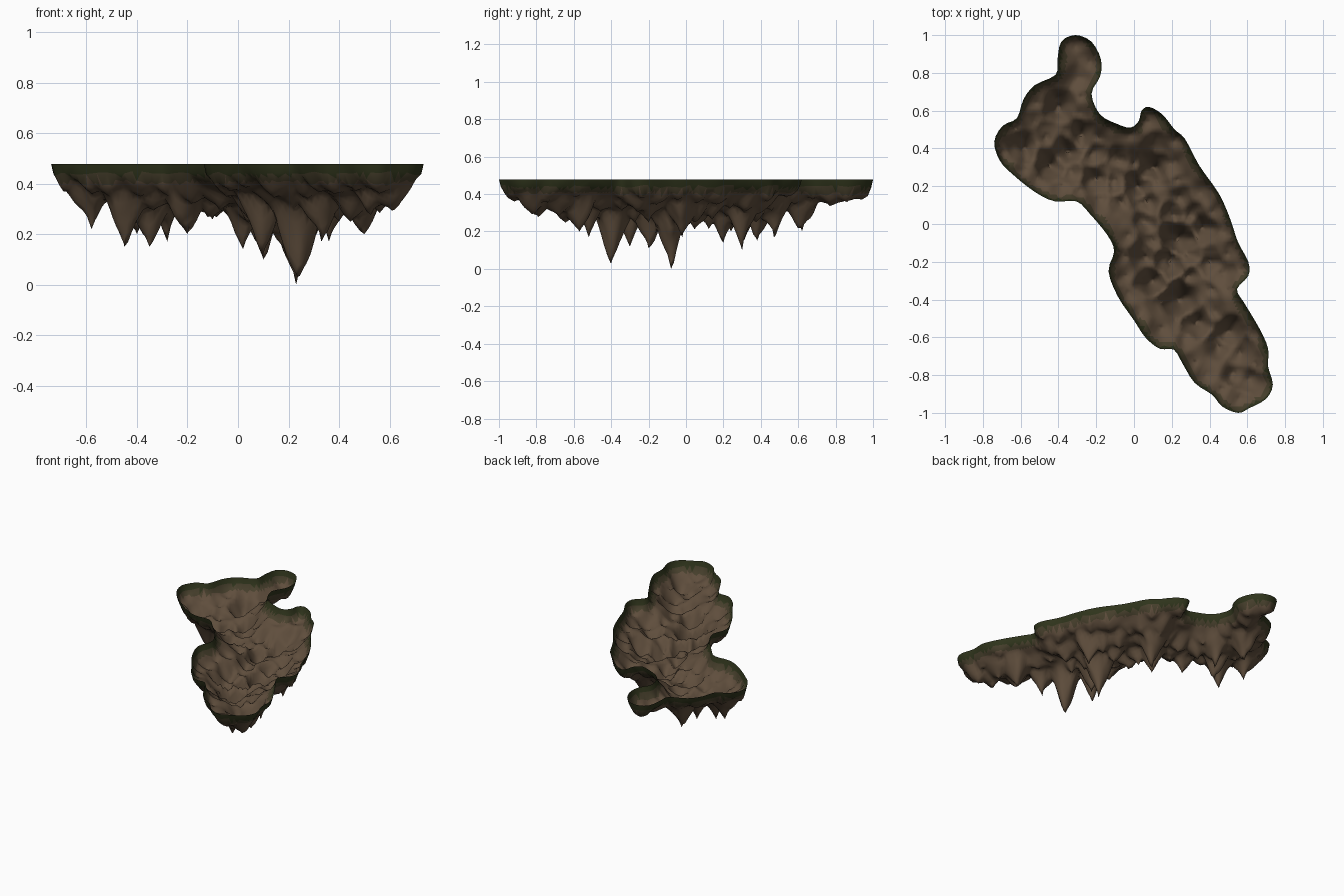
import bpy, bmesh, math, random
from mathutils import Vector, noise
from mathutils.geometry import delaunay_2d_cdt

if "Cube" in bpy.data.objects:
    bpy.data.objects.remove(bpy.data.objects["Cube"])

random.seed(11)
TOP = 0.478

# Island outline seen from above, clockwise
P = [(-.31, 1), (-.225, .965), (-.175, .87), (-.18, .78), (-.225, .69), (-.18, .58), (-.09, .53),
     (-.02, .51), (.025, .545), (.04, .6), (.08, .62), (.15, .58), (.215, .5), (.27, .45),
     (.345, .31), (.45, .16), (.51, .025), (.55, -.095), (.605, -.2), (.605, -.275), (.545, -.345),
     (.585, -.42), (.665, -.555), (.71, -.66), (.71, -.755), (.735, -.85), (.7, -.925),
     (.61, -.975), (.55, -1), (.465, -.965), (.415, -.905), (.32, -.84), (.255, -.735),
     (.21, -.665), (.135, -.66), (.06, -.6), (0, -.51), (-.085, -.385), (-.135, -.25),
     (-.105, -.145), (-.14, -.06), (-.235, .055), (-.305, .12), (-.42, .12), (-.525, .17),
     (-.645, .265), (-.71, .335), (-.74, .435), (-.695, .52), (-.62, .56), (-.585, .66),
     (-.525, .735), (-.415, .79), (-.405, .87), (-.385, .965)]
# Main hanging rock tips: x, y, z
TIPS = [(.23, -.08, 0), (.235, -.4, .03), (.1, .3, .1), (.19, -.2, .11), (.1, -.3, .12),
        (.02, .2, .14), (-.45, .31, .15), (-.35, .38, .15), (-.28, .47, .17), (-.2, .24, .2),
        (-.58, .4, .22), (.33, -.52, .17), (.36, -.02, .17), (.5, -.57, .2), (-.4, .62, .2)]


def smooth_loop(pts, n):
    """Catmull-Rom through a closed loop."""
    out, c = [], [Vector(p) for p in pts]
    for i in range(len(c)):
        a, b, d, e = (c[(i + k) % len(c)] for k in (-1, 0, 1, 2))
        for s in range(n):
            t = s / n
            out.append(0.5 * (2 * b + (d - a) * t + (2 * a - 5 * b + 4 * d - e) * t * t
                              + (3 * b - a - 3 * d + e) * t ** 3))
    return out


rim = smooth_loop(P, 3)
N = len(rim)


def edge_info(p):
    """Distance to the outline, negative outside."""
    best, inside = 9, False
    for i in range(N):
        a, b = rim[i - 1], rim[i]
        ab = b - a
        t = max(0, min(1, (p - a).dot(ab) / ab.length_squared))
        best = min(best, (a + ab * t - p).length)
        if (a.y > p.y) != (b.y > p.y) and p.x < a.x + (p.y - a.y) / ab.y * ab.x:
            inside = not inside
    return best if inside else -best


def base_z(p, d):
    n = noise.noise(Vector((p.x * 7, p.y * 7, 3)))
    fade = 1 - math.exp(-d / .17)
    return TOP - .035 - .16 * fade * (1 + .45 * n)


# Spikes: the main tips plus smaller scattered ones
spikes = [(Vector((x, y)), z, .12 if z < .05 else .1) for x, y, z in TIPS]
for _ in range(1500):
    p = Vector((random.uniform(-.75, .75), random.uniform(-1, 1)))
    if all((p - s[0]).length > .085 for s in spikes):
        d = edge_info(p)
        if d > .045:
            z = base_z(p, d) - .025 - .42 * min(.25, d - .04) * random.uniform(.35, 1)
            spikes.append((p, z, min(d + .02, random.uniform(.07, .1))))


def rock_z(p, d):
    b = base_z(p, d)
    z = b
    w = Vector((p.x * 14, p.y * 14, 0))
    q = p + Vector((noise.noise(w), noise.noise(w + Vector((0, 0, 9))))) * .025
    for c, tip, r in spikes:
        k = (q - c).length
        k = min(k, (p - c).length * 2) / r
        if k < 1:
            z = min(z, b + (tip - b) * (1 - k) ** 1.2)
    return max(0, z)


# Plan points: rim, a ring just inside it, then a staggered grid
pts, zs = list(rim), [TOP] * N
for i in range(N):
    t = (rim[(i + 1) % N] - rim[i - 1]).normalized()
    p = rim[i] + Vector((t.y, -t.x)) * .009
    pts.append(p)
    zs.append(TOP - .036 + .015 * noise.noise(Vector((p.x * 12, p.y * 12, 0))))
S = .017
for i in range(int(1.5 / S)):
    for j in range(int(2 / S)):
        p = Vector((-.75 + (i + .5 * (j % 2)) * S, -1 + j * S))
        d = edge_info(p)
        if d > .019:
            pts.append(p)
            zs.append(rock_z(p, d))
for c, tip, r in spikes:
    pts.append(c)
    zs.append(tip)

loops = [(k + i, k + (i + 1) % N) for k in (0, N) for i in range(N)]
vs, _, faces, orig, _, _ = delaunay_2d_cdt(pts, loops, [], 1, 1e-5)
verts = [(v.x, v.y, zs[o[0]] if o else TOP) for v, o in zip(vs, orig)]

mesh = bpy.data.meshes.new("island_rock")
mesh.from_pydata(verts, [], [tuple(reversed(f)) for f in faces])
rock = bpy.data.objects.new("island_rock", mesh)
bpy.context.collection.objects.link(rock)

# Mossy rim fading down into brown rock
for name, col in (("rock", (.115, .076, .046, 1)), ("moss_rock", (.065, .052, .026, 1)),
                  ("moss", (.03, .036, .012, 1))):
    m = bpy.data.materials.new(name)
    m.diffuse_color = col
    m.use_nodes = True
    m.node_tree.nodes["Principled BSDF"].inputs["Base Color"].default_value = m.diffuse_color
    mesh.materials.append(m)
for f in mesh.polygons:
    z = f.center.z
    f.material_index = 2 if z > TOP - .045 else 1 if z > TOP - .07 else 0
    f.use_smooth = True
